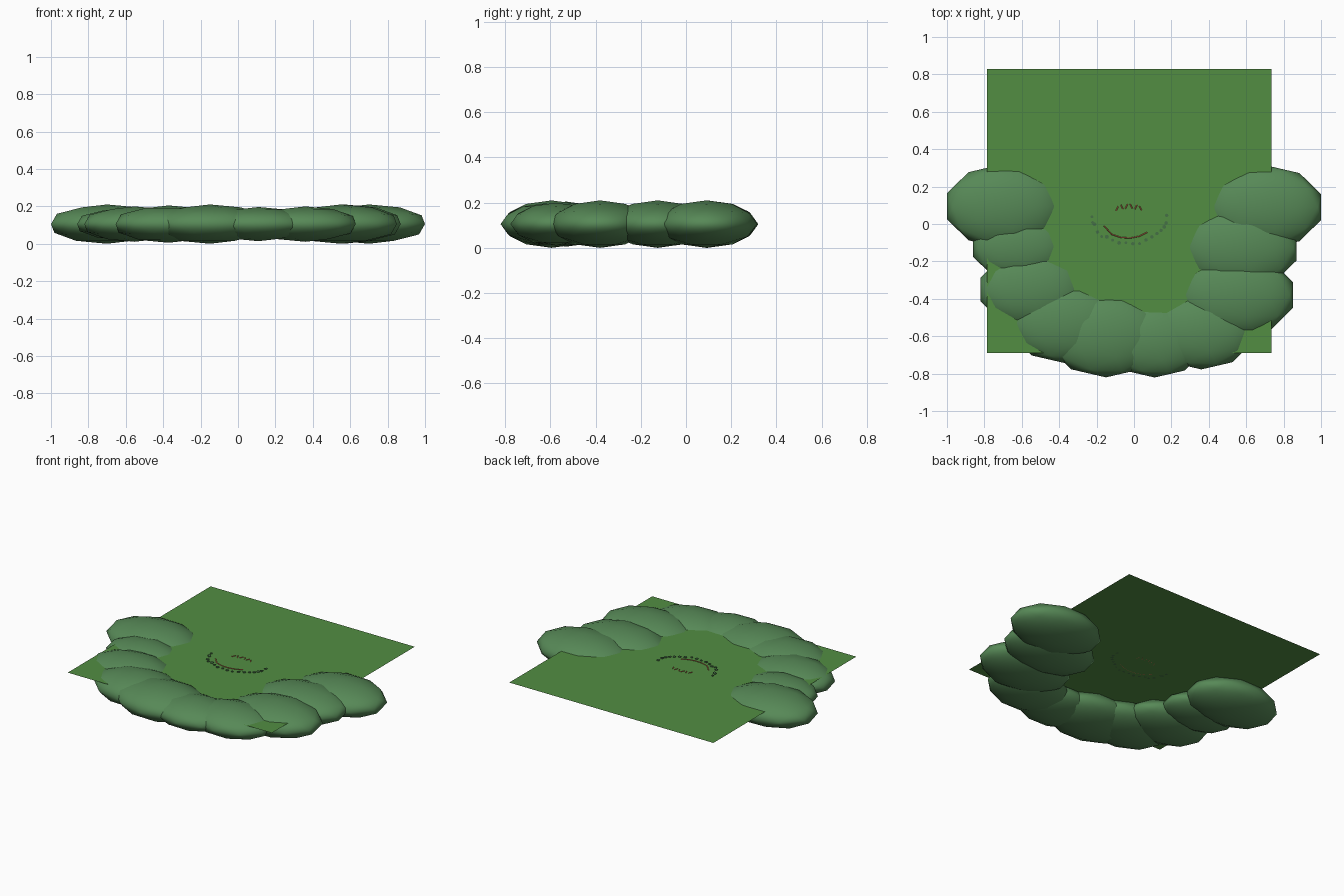
import bpy
import math
import random

random.seed(4)
if "Cube" in bpy.data.objects:
    bpy.data.objects.remove(bpy.data.objects["Cube"], do_unlink=True)


def material(name, rgb):
    m = bpy.data.materials.new(name)
    m.use_nodes = True
    m.diffuse_color = (*rgb, 1)
    m.node_tree.nodes["Principled BSDF"].inputs["Base Color"].default_value = (*rgb, 1)
    return m


GRASS = material("grass green", (0.085, 0.27, 0.055))
LEAF = material("leaf green", (0.095, 0.25, 0.095))
STONE = material("moss stone", (0.06, 0.16, 0.06))
CORAL = material("coral orange", (0.6, 0.16, 0.08))
GROUND_Z = 0.155


def finish(name, mat):
    ob = bpy.context.object
    ob.name = name
    ob.data.materials.append(mat)
    return ob


# Flat lawn
bpy.ops.mesh.primitive_plane_add(size=1.52, location=(-0.025, 0.07, GROUND_Z))
finish("lawn", GRASS)

# Horseshoe hedge of flattened bushes: x, y, scale
bushes = [
    (-0.70, 0.095, 1.0), (-0.62, -0.12, 0.8), (-0.552, -0.35, 0.9),
    (-0.37, -0.53, 0.95), (-0.15, -0.595, 1.0), (0.11, -0.625, 0.87),
    (0.36, -0.575, 0.9), (0.55, -0.38, 1.0), (0.57, -0.125, 1.0),
    (0.70, 0.09, 1.0),
]
for i, (x, y, s) in enumerate(bushes):
    bpy.ops.mesh.primitive_ico_sphere_add(subdivisions=2, radius=1, location=(x, y, 0.105))
    bush = finish(f"bush_{i + 1}", LEAF)
    bush.scale = (0.315 * s, 0.225 * s, 0.105 * s)
    bpy.ops.object.shade_smooth()

# Curved row of small pebbles
for i in range(18):
    a = math.radians(180 + 180 * i / 17)
    x = -0.025 + 0.2 * math.cos(a)
    y = 0.045 + 0.155 * math.sin(a) + random.uniform(-0.012, 0.012)
    bpy.ops.mesh.primitive_cylinder_add(vertices=6, radius=random.uniform(0.008, 0.012),
                                        depth=0.004, location=(x, y, GROUND_Z + 0.002),
                                        rotation=(0, 0, random.random()))
    finish(f"pebble_{i + 1}", STONE)


# Thin coral strips lying on the lawn
def strip(name, points):
    cu = bpy.data.curves.new(name, "CURVE")
    cu.dimensions = "3D"
    cu.bevel_depth = 0.003
    cu.bevel_resolution = 0
    sp = cu.splines.new("POLY")
    sp.points.add(len(points) - 1)
    for p, (x, y) in zip(sp.points, points):
        p.co = (x, y, GROUND_Z + 0.002, 1)
    ob = bpy.data.objects.new(name, cu)
    bpy.context.collection.objects.link(ob)
    cu.materials.append(CORAL)


strip("coral_arc", [(-0.16, -0.01), (-0.12, -0.055), (-0.07, -0.072),
                    (-0.02, -0.075), (0.03, -0.065), (0.07, -0.045)])
for i in range(6):
    x = -0.09 + 0.025 * i
    y = 0.095 - 3 * (x + 0.025) ** 2
    tilt = 0.012 * (-1) ** i
    strip(f"coral_dash_{i + 1}", [(x - 0.006, y - tilt), (x + 0.006, y + tilt)])
